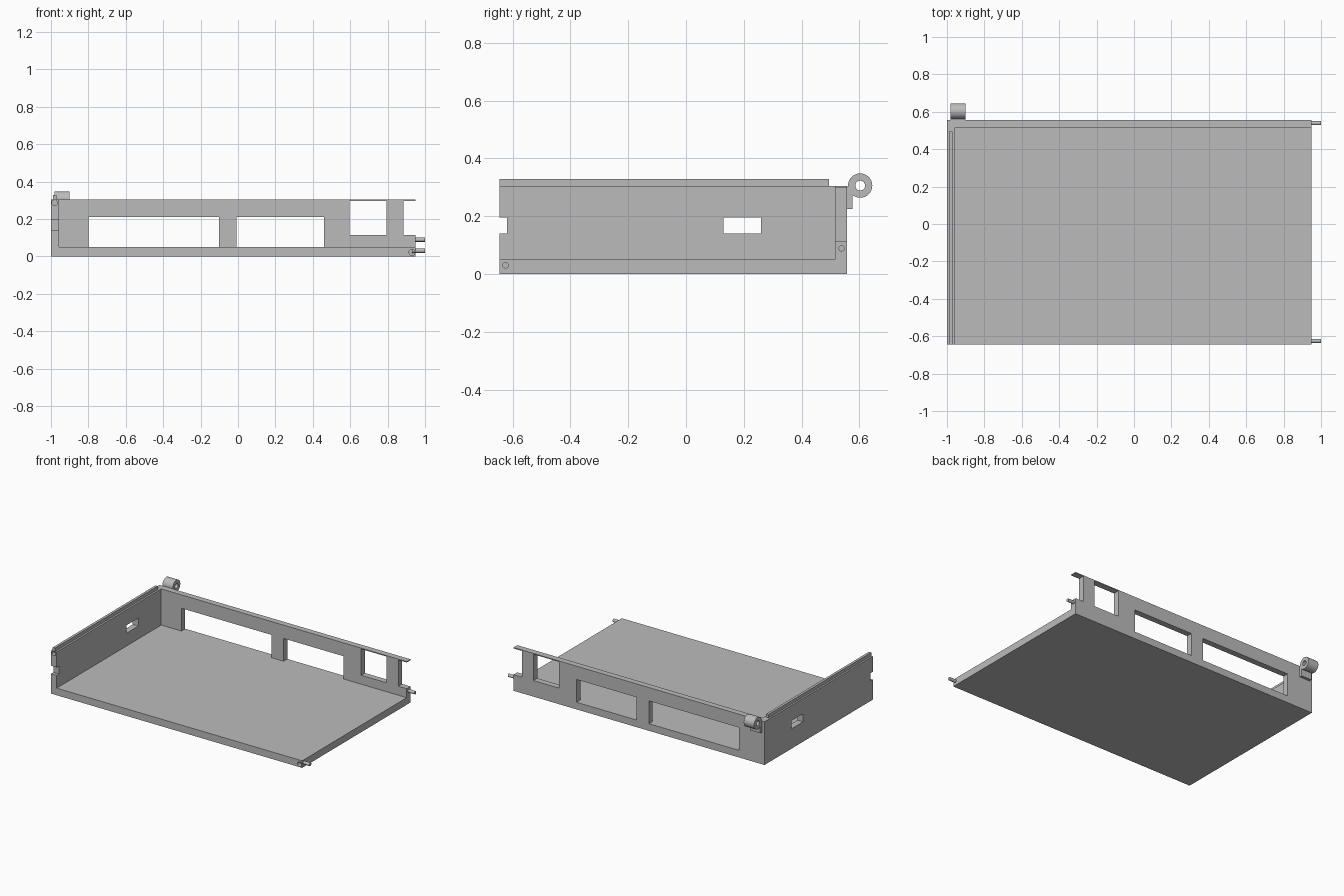
import bpy
import bmesh
import math
from mathutils import Matrix, Vector

cube = bpy.data.objects.get("Cube")
if cube:
    bpy.data.objects.remove(cube, do_unlink=True)

grey = bpy.data.materials.new("plain grey")
grey.use_nodes = True
colour = (0.5, 0.5, 0.5, 1)
grey.diffuse_color = colour
grey.node_tree.nodes["Principled BSDF"].inputs["Base Color"].default_value = colour


def add_object(name, bm):
    mesh = bpy.data.meshes.new(name)
    bm.to_mesh(mesh)
    bm.free()
    mesh.materials.append(grey)
    obj = bpy.data.objects.new(name, mesh)
    bpy.context.scene.collection.objects.link(obj)
    return obj


def box(name, x, y, z):
    """Box from three (low, high) ranges."""
    bm = bmesh.new()
    low, high = Vector((x[0], y[0], z[0])), Vector((x[1], y[1], z[1]))
    matrix = Matrix.Translation((low + high) / 2) @ Matrix.Diagonal((*(high - low), 1))
    bmesh.ops.create_cube(bm, size=1, matrix=matrix)
    return add_object(name, bm)


def cylinder(name, centre, radius, length, axis="X"):
    bm = bmesh.new()
    turn = Matrix.Rotation(math.pi / 2, 4, "Y" if axis == "X" else "X")
    bmesh.ops.create_cone(bm, cap_ends=True, segments=32, radius1=radius, radius2=radius,
                          depth=length, matrix=Matrix.Translation(centre) @ turn)
    return add_object(name, bm)


def cut(obj, cutters):
    """Subtract the cutters, then discard them."""
    for cutter in cutters:
        cutter.hide_render = True
        mod = obj.modifiers.new("opening", "BOOLEAN")
        mod.operation = "DIFFERENCE"
        mod.solver = "EXACT"
        mod.object = cutter
    graph = bpy.context.evaluated_depsgraph_get()
    mesh = bpy.data.meshes.new_from_object(obj.evaluated_get(graph))
    obj.modifiers.clear()
    obj.data = mesh
    for cutter in cutters:
        bpy.data.objects.remove(cutter, do_unlink=True)


def smooth(obj):
    bpy.ops.object.select_all(action="DESELECT")
    obj.select_set(True)
    bpy.context.view_layer.objects.active = obj
    bpy.ops.object.shade_smooth_by_angle(angle=math.radians(30))


FRONT, BACK, END = -0.645, 0.557, 0.95
INNER_X, INNER_Y = -0.957, 0.515
FLOOR, TOP = 0.05, 0.304

# Floor slab with a small hole in its front edge
floor = box("floor", (-1, END), (FRONT, BACK), (0, FLOOR))
cut(floor, [cylinder("hole_cutter", (0.93, FRONT, 0.021), 0.016, 0.06, "Y")])

# Back wall: two low openings, one tall window and an open end under a thin lip
back_wall = box("back_wall", (-1, END), (INNER_Y, BACK), (FLOOR, TOP))
depth = (INNER_Y - 0.1, BACK + 0.1)
low, tall = (FLOOR - 0.05, 0.21), (0.113, 0.297)
openings = [((-0.8, -0.102), low), ((-0.007, 0.46), low),
            ((0.597, 0.795), tall), ((0.885, END + 0.1), tall)]
cut(back_wall, [box("window_cutter", x, depth, z) for x, z in openings])

# Side wall with a slot, a front notch and a small hole in its front edge
side_wall = box("right_wall", (-1, INNER_X), (FRONT, INNER_Y), (FLOOR, TOP))
width, slot = (-1.1, -0.9), (0.14, 0.196)
cut(side_wall, [box("slot_cutter", width, (0.13, 0.26), slot),
                box("notch_cutter", width, (FRONT - 0.1, -0.62), slot),
                cylinder("hole_cutter", (-0.98, FRONT, 0.287), 0.015, 0.06, "Y")])

# Ridge along the top of the side wall
box("right_wall_ridge", (-0.988, -0.97), (FRONT, 0.495), (TOP, 0.328))

# Hinge pegs on the open side
for name, y, z in (("front_peg", -0.625, 0.03), ("back_peg", 0.539, 0.089)):
    smooth(cylinder(name, (0.965, y, z), 0.011, 0.07))

# Hinge ring and its bracket behind the back wall
ring = cylinder("hinge_ring", (-0.94, 0.603, 0.306), 0.042, 0.08)
bore = cylinder("bore_cutter", (-0.94, 0.603, 0.306), 0.017, 0.2)
cut(ring, [bore])
smooth(ring)
box("hinge_bracket", (-0.98, -0.9), (BACK, 0.576), (0.225, 0.302))
